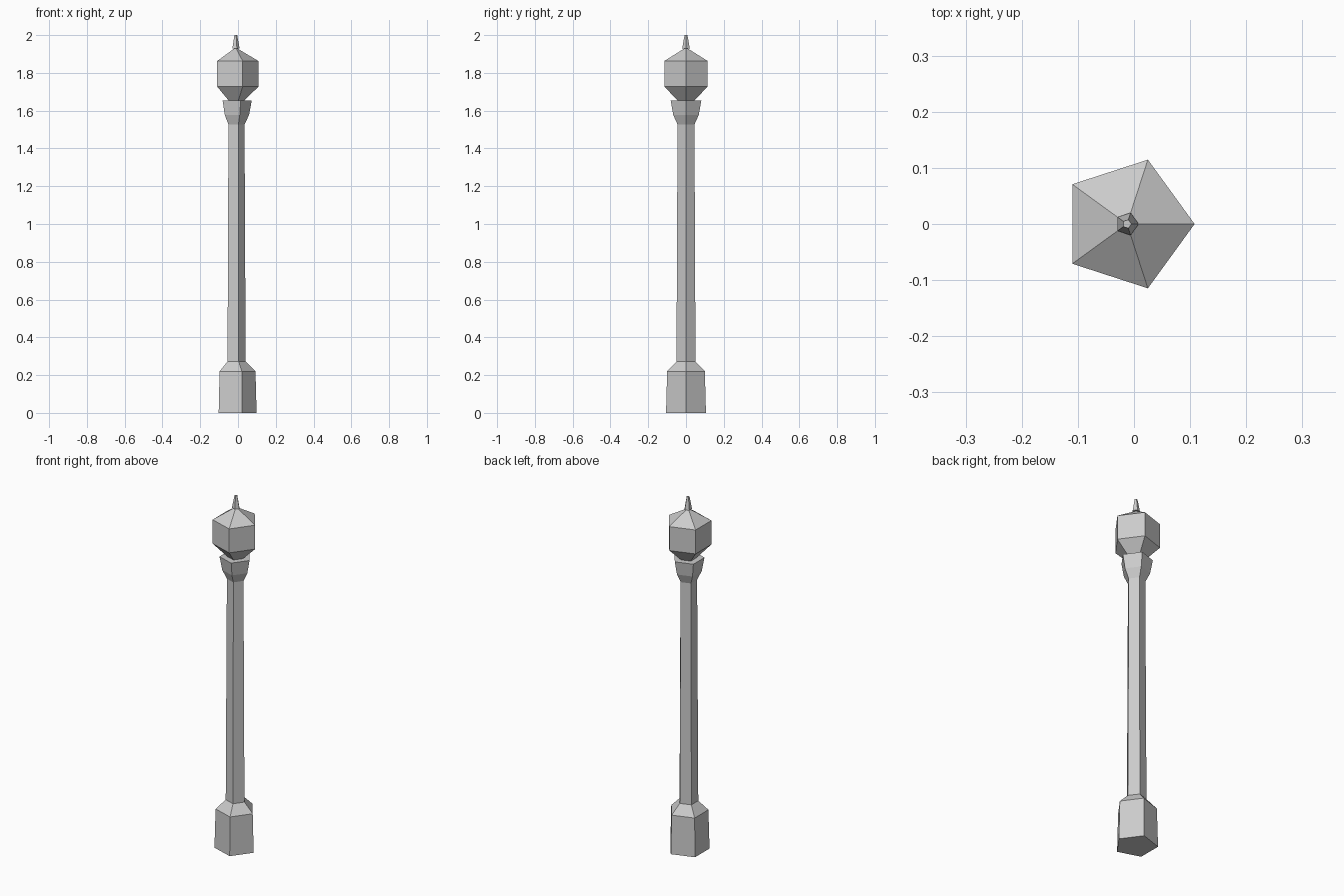
import bpy
import bmesh
from math import cos, sin, tau

old = bpy.data.objects.get("Cube")
if old:
    bpy.data.objects.remove(old, do_unlink=True)

SIDES = 5
CENTRE_X = -0.0125

grey = bpy.data.materials.new("light grey")
grey.use_nodes = True
colour = (0.6, 0.6, 0.6, 1)
grey.diffuse_color = colour
grey.node_tree.nodes["Principled BSDF"].inputs["Base Color"].default_value = colour


def turned(name, profile, cap_bottom=False, cap_top=False):
    """Five-sided flat-faced part from (radius, height) rings, one corner toward +x."""
    bm = bmesh.new()
    rings = []
    for r, z in profile:
        rings.append([bm.verts.new((r * cos(tau * i / SIDES), r * sin(tau * i / SIDES), z))
                      for i in range(SIDES)])
    for low, high in zip(rings, rings[1:]):
        for i in range(SIDES):
            j = (i + 1) % SIDES
            bm.faces.new((low[i], low[j], high[j], high[i]))
    if cap_bottom:
        bm.faces.new(rings[0][::-1])
    if cap_top:
        bm.faces.new(rings[-1])
    mesh = bpy.data.meshes.new(name)
    bm.to_mesh(mesh)
    bm.free()
    mesh.materials.append(grey)
    obj = bpy.data.objects.new(name, mesh)
    obj.location.x = CENTRE_X
    bpy.context.collection.objects.link(obj)
    return obj


# Plinth with sloped shoulder
turned("base", [(0.111, 0), (0.105, 0.22), (0.053, 0.272)], cap_bottom=True)
# Slightly tapering post
turned("shaft", [(0.053, 0.272), (0.047, 1.527)])
# Flared collar under the lantern
turned("capital", [(0.047, 1.527), (0.071, 1.577), (0.085, 1.653)], cap_top=True)
# Lantern body and its roof
turned("lantern", [(0.045, 1.653), (0.1205, 1.727), (0.1205, 1.863)], cap_bottom=True)
turned("lantern_roof", [(0.1205, 1.863), (0.006, 1.931)], cap_top=True)
# Pointed tip
turned("finial", [(0.021, 1.93), (0.008, 2.0)], cap_bottom=True, cap_top=True)
